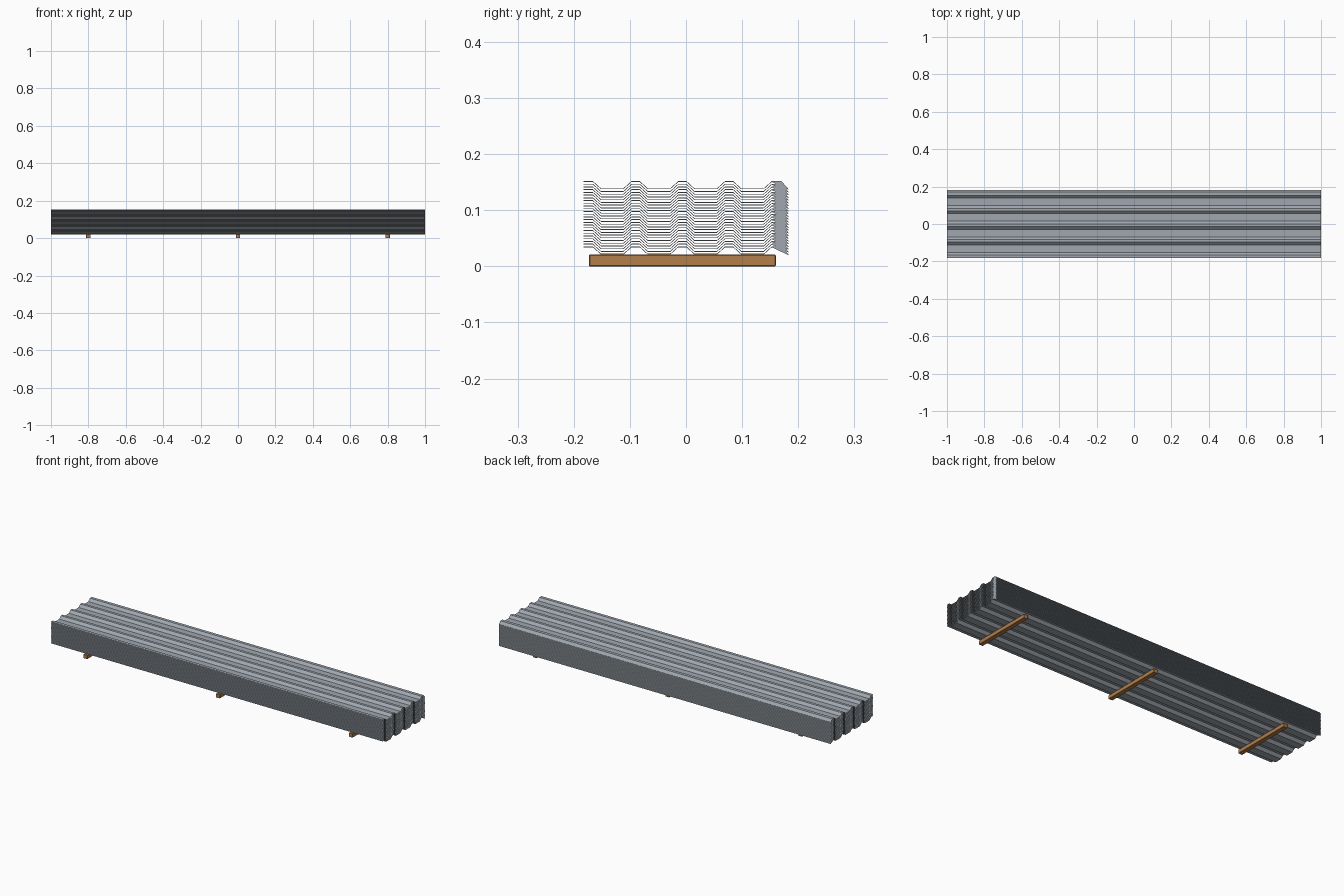
import bpy, bmesh

if "Cube" in bpy.data.objects:
    bpy.data.objects.remove(bpy.data.objects["Cube"])

def material(name, rgb):
    m = bpy.data.materials.new(name)
    m.diffuse_color = (*rgb, 1)
    m.use_nodes = True
    m.node_tree.nodes["Principled BSDF"].inputs["Base Color"].default_value = m.diffuse_color
    return m

steel = material("galvanised steel", (0.35, 0.39, 0.43))
wood = material("timber", (0.45, 0.21, 0.07))

SHEETS, THICK = 25, 0.0015
LOW, HIGH = 0.0210, 0.0340          # underside of valleys and ridges, lowest sheet
PITCH = (0.152 - HIGH - THICK) / (SHEETS - 1)

# Trapezoidal sheet profile: flat lip, repeated valley and ridge, sloping end flange
profile = [(-0.1825, HIGH), (-0.166, HIGH)]
for i in range(4):
    y = -0.1515 + i * 0.0833
    profile += [(y, LOW), (y + 0.040, LOW), (y + 0.0545, HIGH)]
    if i < 3:
        profile.append((y + 0.069, HIGH))
profile += [(0.170, HIGH), (0.1825, LOW - 0.001)]

def make_sheet(index):
    bm = bmesh.new()
    dz = index * PITCH
    rows = []
    for x in (-1, 1):
        for t in (0, THICK):
            rows.append([bm.verts.new((x, y, z + dz + t)) for y, z in profile])
    b0, t0, b1, t1 = rows
    n = len(profile)
    for i in range(n - 1):
        j = i + 1
        bm.faces.new((t0[i], t1[i], t1[j], t0[j]))      # top
        bm.faces.new((b0[i], b0[j], b1[j], b1[i]))      # underside
        bm.faces.new((b0[i], t0[i], t0[j], b0[j]))      # left end
        bm.faces.new((b1[i], b1[j], t1[j], t1[i]))      # right end
    bm.faces.new((b0[0], b1[0], t1[0], t0[0]))          # front edge
    bm.faces.new((b0[-1], t0[-1], t1[-1], b1[-1]))      # back edge
    # Gusset closing the flange at both ends
    bm.faces.new((b0[-3], b0[-2], b0[-1]))
    bm.faces.new((b1[-1], b1[-2], b1[-3]))
    me = bpy.data.meshes.new("roof_sheet")
    bm.to_mesh(me)
    bm.free()
    me.materials.append(steel)
    ob = bpy.data.objects.new(f"roof_sheet_{index + 1}", me)
    bpy.context.collection.objects.link(ob)

for k in range(SHEETS):
    make_sheet(k)

# Timber bearers under the stack
for k, x in enumerate((-0.8, 0, 0.8)):
    bpy.ops.mesh.primitive_cube_add(size=1, location=(x, -0.0065, LOW / 2))
    ob = bpy.context.object
    ob.name = f"timber_bearer_{k + 1}"
    ob.scale = (0.024, 0.333, LOW)
    bpy.ops.object.transform_apply(location=False, rotation=False, scale=True)
    ob.data.materials.append(wood)
    bev = ob.modifiers.new("soft edges", 'BEVEL')
    bev.width = 0.0015
    bev.segments = 1
